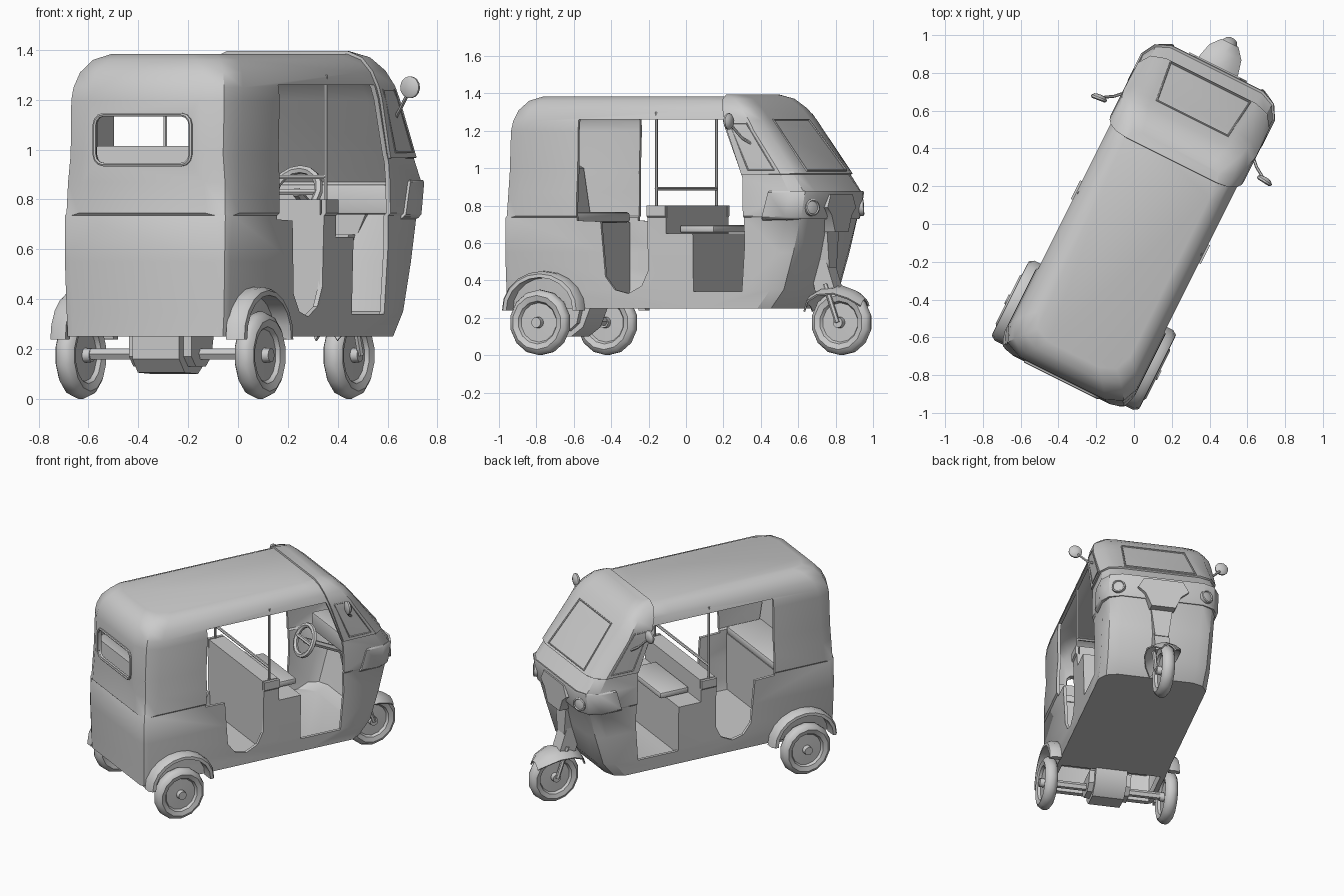
import bpy, bmesh, math
from mathutils import Matrix, Vector

if "Cube" in bpy.data.objects:
    bpy.data.objects.remove(bpy.data.objects["Cube"])

# Vehicle space: x right, y forward; turned into its diagonal pose at the end
POSE = Matrix.Translation((0.023, -0.012, 0)) @ Matrix.Rotation(-math.atan(0.5), 4, 'Z')

# Body rings: z, half width, rear y, rear corner radius, front corner y, front half width, front y
RINGS = [(.25, .36, -.895, .04, .62, .25, .71), (.35, .365, -.895, .04, .70, .26, .79),
         (.55, .37, -.90, .04, .76, .265, .85), (.735, .375, -.90, .05, .80, .27, .90),
         (.745, .385, -.91, .10, .80, .27, .905), (.87, .385, -.905, .11, .823, .27, .925),
         (.98, .378, -.905, .12, .76, .265, .84), (1.20, .382, -.90, .13, .61, .24, .67),
         (1.25, .377, -.89, .13, .58, .24, .63), (1.31, .36, -.865, .13, .53, .235, .58),
         (1.36, .325, -.82, .13, .47, .215, .52), (1.383, .27, -.76, .12, .39, .20, .45)]


def make(name, bm):
    bmesh.ops.recalc_face_normals(bm, faces=bm.faces)
    me = bpy.data.meshes.new(name)
    bm.to_mesh(me)
    bm.free()
    ob = bpy.data.objects.new(name, me)
    bpy.context.collection.objects.link(ob)
    return ob


def bake(ob):
    dg = bpy.context.evaluated_depsgraph_get()
    me = bpy.data.meshes.new_from_object(ob.evaluated_get(dg))
    new = bpy.data.objects.new(ob.name + "_mesh", me)
    bpy.context.collection.objects.link(new)
    name = ob.name
    bpy.data.objects.remove(ob)
    new.name = name
    return new


def loft(rings, caps=True, closed=True):
    bm = bmesh.new()
    rows = [[bm.verts.new(p) for p in r] for r in rings]
    n = len(rows[0])
    for a, b in zip(rows, rows[1:]):
        for i in range(n if closed else n - 1):
            j = (i + 1) % n
            bm.faces.new((a[i], a[j], b[j], b[i]))
    if caps:
        bm.faces.new(rows[0])
        bm.faces.new(rows[-1])
    bmesh.ops.recalc_face_normals(bm, faces=bm.faces)
    return bm


def body_loft(inset=0.0):
    rings = []
    for z, w, yr, r, yc, vf, yf in RINGS:
        w, yr, yc, vf, yf = w - inset, yr + inset, yc - inset, vf - inset / 2, yf - inset
        if inset:
            z = .32 if z < .3 else (z - .02 if z > 1.3 else z)
        half = [(vf, yf), ((vf + w) / 2 + .018, (yf + yc) / 2 + .018), (w, yc), (w, .3),
                (w, yr + r), (w - .3 * r, yr + .3 * r), (w - r, yr)]
        rings.append([(x, y, z) for x, y in half] + [(-x, y, z) for x, y in reversed(half)])
    return loft(rings)


def prism(name, pts, axis, a, b):
    place = {'X': lambda p, d: (d, p[0], p[1]), 'Y': lambda p, d: (p[0], d, p[1])}[axis]
    return make(name, loft([[place(p, d) for p in pts] for d in (a, b)]))


def box(name, x, y, z, bevel=0.0):
    bm = loft([[(x[0], y[0], k), (x[1], y[0], k), (x[1], y[1], k), (x[0], y[1], k)] for k in z])
    if bevel:
        bmesh.ops.bevel(bm, geom=bm.edges[:], offset=bevel, segments=2, profile=.5, affect='EDGES')
    return make(name, bm)


def tube(name, pts, r, cyclic=False):
    cu = bpy.data.curves.new(name, 'CURVE')
    cu.dimensions, cu.bevel_depth, cu.bevel_resolution = '3D', r, 1
    cu.use_fill_caps = True
    sp = cu.splines.new('POLY')
    sp.points.add(len(pts) - 1)
    for p, q in zip(sp.points, pts):
        p.co = (*q, 1)
    sp.use_cyclic_u = cyclic
    ob = bpy.data.objects.new(name, cu)
    bpy.context.collection.objects.link(ob)
    return bake(ob)


def lathe(name, profile, centre, axis, seg=14):
    """Profile of (radius, distance along axis), turned about the axis."""
    q = Vector((0, 0, 1)).rotation_difference(Vector(axis).normalized())
    rings = [[Vector(centre) + q @ Vector((r * math.cos(2 * math.pi * i / seg),
              r * math.sin(2 * math.pi * i / seg), d)) for i in range(seg)] for r, d in profile]
    return make(name, loft(rings))


def patch(name, planes, puff):
    """Raised panel: part of the body skin kept in front of the planes."""
    bm = body_loft()
    for co, no in planes:
        bmesh.ops.bisect_plane(bm, geom=bm.verts[:] + bm.edges[:] + bm.faces[:],
                               plane_co=co, plane_no=no, clear_inner=True)
    bm.normal_update()
    for v in bm.verts:
        v.co += v.normal * puff
    ob = make(name, bm)
    m = ob.modifiers.new("rim", 'SOLIDIFY')
    m.thickness, m.offset = puff + .004, -1
    return bake(ob)


# Body shell: hollowed, with door openings, rear window and open engine bay
body = make("body_shell", body_loft())
doors = [(-.44, 1.26), (-.45, .72), (-.31, .715), (-.285, .42), (-.23, .35), (-.15, .33), (-.07, .37),
         (-.03, .45), (-.03, .80), (.08, .80), (.08, .65), (.24, .65), (.24, .34), (.53, .34),
         (.55, .60), (.54, .95), (.42, 1.26)]
window = []
for cx, cz, a0 in ((.175, 1.10, 0), (-.175, 1.10, 90), (-.175, .98, 180), (.175, .98, 270)):
    window += [(cx + .04 * math.cos(math.radians(a0 + t)), cz + .04 * math.sin(math.radians(a0 + t)))
               for t in (0, 30, 60, 90)]
cutters = [make("cut_inside", body_loft(.02)), prism("cut_doors", doors, 'X', -.6, .6),
           prism("cut_window", window, 'Y', -1.1, -.8),
           box("cut_bay", (-.33, .33), (-.86, -.53), (.2, .45))]
for c in cutters:
    c.hide_render = True
    m = body.modifiers.new(c.name, 'BOOLEAN')
    m.operation, m.solver, m.object = 'DIFFERENCE', 'EXACT', c
body = bake(body)
for c in cutters:
    bpy.data.objects.remove(c)
tube("rear_window_rim", [(x, -.908, z) for x, z in window], .008, True)

# Raised windscreen hood and headlight band
patch("windscreen_hood", [((0, .42, 1.30), (0, .45, .16)), ((0, 0, .965), (0, 0, 1))], .012)
patch("headlight_band", [((0, .68, .8), (0, 1, -.3)), ((0, 0, .73), (0, 0, 1)), ((0, 0, .87), (0, 0, -1))], .012)
tube("windscreen_frame", [(-.21, .64, 1.258), (.21, .64, 1.258), (.235, .852, .988), (-.235, .852, .988)], .007, True)
prism("nose_panel", [(-.13, .86), (.13, .86), (.17, .79), (.12, .75), (.08, .66), (-.08, .66), (-.12, .75), (-.17, .79)],
      'Y', .86, .945)
prism("lower_nose", [(-.07, .66), (.07, .66), (.045, .47), (-.045, .47)], 'Y', .80, .892)

# Seats, partition and dashboard
box("partition", (-.357, .357), (-.03, .08), (.28, .80))
box("driver_seat_base", (-.357, .357), (.08, .24), (.28, .65))
box("driver_seat", (-.22, .22), (.085, .29), (.655, .695), .01)
box("rear_seat_base", (-.35, .35), (-.88, -.5), (.45, .71))
box("rear_seat_front", (-.35, .35), (-.53, -.495), (.28, .71))
box("rear_seat", (-.345, .345), (-.84, -.49), (.71, .765), .015)
prism("rear_backrest", [(-.88, .75), (-.73, .75), (-.77, 1.0), (-.80, 1.015), (-.86, 1.015)], 'X', -.345, .345)
box("dashboard", (-.3, .3), (.68, .83), (.74, .86), .01)

# Grab rail and steering
for s in (-1, 1):
    tube("rail_post", [(.36 * s, .016, .78), (.36 * s, .016, 1.30)], .008)
tube("grab_rail", [(-.36, .016, .89), (.36, .016, .89)], .01)
hub = Vector((0, .47, .83))
tilt = Matrix.Rotation(math.radians(65), 3, 'X')
ring = [hub + tilt @ Vector((.1 * math.cos(k * math.pi / 8), .1 * math.sin(k * math.pi / 8), 0)) for k in range(16)]
tube("steering_wheel", ring, .017, True)
tube("steering_spoke", [ring[0], ring[8]], .013)
tube("steering_column", [hub, (0, .74, .70)], .02)
tube("steering_shaft", [(0, .74, .72), (0, .80, .45)], .025)

# Wheels
TYRE = [(.028, -.05), (.03, -.02), (.105, -.018), (.115, -.034), (.145, -.043), (.166, -.03), (.175, -.012)]
TYRE = TYRE + [(r, -d) for r, d in reversed(TYRE)]
lathe("front_wheel", TYRE, (0, .944, .175), (1, 0, 0))
for s in (-1, 1):
    lathe("rear_wheel", TYRE, (.402 * s, -.657, .175), (1, 0, 0))
    # Rear wheel arch
    arch = [(.0, .36), (.215, .36), (.215, .41), (.2, .435), (.18, .437), (.178, .36)]
    angles = [math.radians(-2 + 18.4 * k) for k in range(11)]
    secs = [[(s * x, -.645 + 1.1 * r * math.cos(a), .245 + .95 * r * math.sin(a)) for r, x in arch[1:]] for a in angles]
    make("rear_wheel_arch", loft(secs))
    # Headlight, side window frame and mirror
    lathe("headlight", [(.036, -.05), (.046, -.04), (.046, .012), (.038, .016), (.034, .008), (.015, .012)],
          (.295 * s, .912, .79), (.45 * s, .9, .05), 16)
    tube("side_window_frame", [(.389 * s, .47, 1.24), (.389 * s, .57, 1.24), (.389 * s, .735, .99), (.389 * s, .58, .99)],
         .005, True)
    lathe("mirror", [(.035, -.012), (.044, -.006), (.044, .004), (.03, .016), (.01, .02)],
          (.49 * s, .514, 1.25), (.1 * s, 1, 0))
    tube("mirror_arm", [(.37 * s, .61, 1.12), (.42 * s, .56, 1.16), (.475 * s, .525, 1.225)], .008)
    tube("fork_leg", [(.05 * s, .87, .38), (.052 * s, .944, .175)], .014)

# Front fork and mudguard
prism("fork_head", [(.77, .52), (.87, .52), (.93, .34), (.81, .34)], 'X', -.05, .05)
path = [(.74, .275, .05), (.775, .33, .085), (.85, .365, .11), (.95, .372, .115), (1.03, .345, .095), (1.085, .305, .05)]
guard = make("front_mudguard", loft([[(w * t, y, z - .04 * t * t) for t in (-1, -.6, 0, .6, 1)]
                                     for y, z, w in path], False, False))
m = guard.modifiers.new("thickness", 'SOLIDIFY')
m.thickness = .01
bake(guard)

# Rear axle and engine block
tube("rear_axle", [(-.4, -.657, .18), (.4, -.657, .18)], .025)
prism("engine_block", [(-.79, .27), (-.79, .16), (-.74, .105), (-.62, .10), (-.55, .15), (-.50, .27), (-.50, .33), (-.79, .33)],
      'X', -.105, .105)
prism("engine_side", [(-.75, .25), (-.75, .17), (-.71, .13), (-.62, .13), (-.57, .17), (-.55, .25)], 'X', -.14, .14)

# Smooth shading with sharp edges, then the diagonal pose
for ob in list(bpy.context.scene.objects):
    bpy.ops.object.select_all(action='DESELECT')
    ob.select_set(True)
    bpy.context.view_layer.objects.active = ob
    bpy.ops.object.shade_smooth_by_angle(angle=math.radians(35))
    ob.matrix_world = POSE
